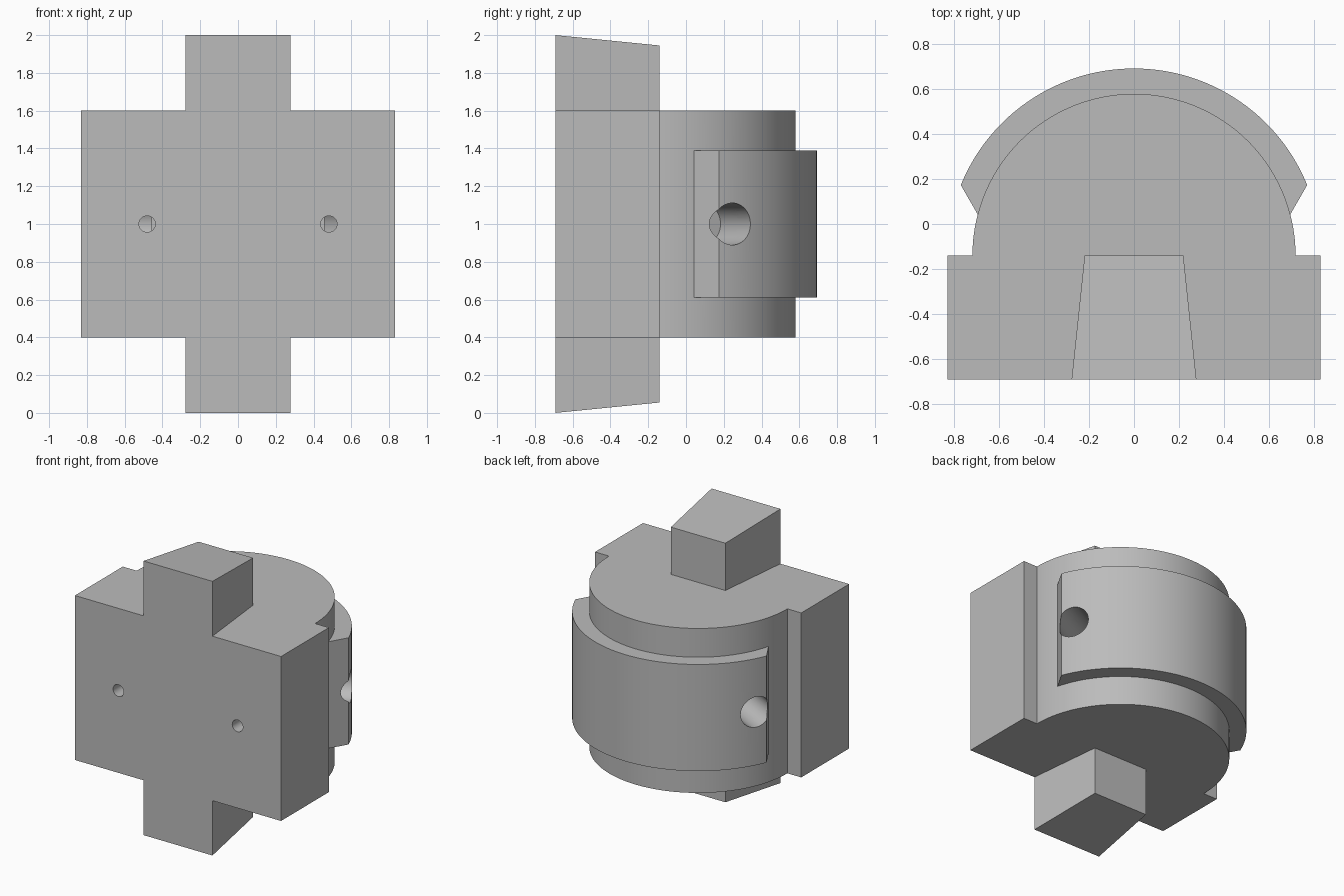
import bpy
import bmesh
from math import cos, sin, radians
from mathutils import Vector

CY = -0.14            # centre of the round back, in y
FRONT = -0.692
R_BODY, R_BAND = 0.72, 0.833

cube = bpy.data.objects.get("Cube")
if cube:
    bpy.data.objects.remove(cube, do_unlink=True)

grey = bpy.data.materials.new("plain_grey")
grey.use_nodes = True
colour = (0.5, 0.5, 0.5, 1)
grey.diffuse_color = colour
grey.node_tree.nodes["Principled BSDF"].inputs["Base Color"].default_value = colour


def finish(name, bm):
    bmesh.ops.recalc_face_normals(bm, faces=bm.faces)
    mesh = bpy.data.meshes.new(name)
    bm.to_mesh(mesh)
    bm.free()
    mesh.materials.append(grey)
    obj = bpy.data.objects.new(name, mesh)
    bpy.context.collection.objects.link(obj)
    return obj


def arc(radius, start, end, steps=96):
    angles = [radians(start + (end - start) * i / steps) for i in range(steps + 1)]
    return [(radius * cos(a), CY + radius * sin(a)) for a in angles]


def extrude(name, outline, z0, z1):
    bm = bmesh.new()
    face = bm.faces.new([bm.verts.new((x, y, z0)) for x, y in outline])
    top = bmesh.ops.extrude_face_region(bm, geom=[face], use_keep_orig=True)["geom"]
    verts = [v for v in top if isinstance(v, bmesh.types.BMVert)]
    bmesh.ops.translate(bm, verts=verts, vec=(0, 0, z1 - z0))
    return finish(name, bm)


def tab(name, z_base, z_front, z_back):
    # Block narrowing toward the back, with a sloping end
    bm = bmesh.new()
    rings = [[bm.verts.new(p) for p in ((-w, y, z_base), (w, y, z_base), (w, y, z), (-w, y, z))]
             for w, y, z in ((0.278, FRONT, z_front), (0.22, CY, z_back))]
    for ring in rings:
        bm.faces.new(ring)
    for i in range(4):
        j = (i + 1) % 4
        bm.faces.new((rings[0][i], rings[0][j], rings[1][j], rings[1][i]))
    return finish(name, bm)


def drill(name, start, end, radius):
    start, end = Vector(start), Vector(end)
    axis = end - start
    bm = bmesh.new()
    bmesh.ops.create_cone(bm, cap_ends=True, segments=48, radius1=radius,
                          radius2=radius, depth=axis.length)
    obj = finish(name, bm)
    obj.rotation_mode = "QUATERNION"
    obj.rotation_quaternion = axis.to_track_quat("Z", "Y")
    obj.location = (start + end) / 2
    obj.hide_render = True
    return obj


# Body: square front block running into a half-round back
block = [(-0.832, CY), (-0.832, FRONT), (0.832, FRONT), (0.832, CY)]
body = extrude("body", block + arc(R_BODY, 0, 180), 0.4, 1.6)

# Raised band around the back with slanted ends
band = extrude("band", arc(R_BAND, 22.1, 157.9) + arc(0.69, 167.9, 12.1), 0.612, 1.39)

# Tabs above and below
top_tab = tab("top_tab", 1.6, 2.0, 1.945)
bottom_tab = tab("bottom_tab", 0.4, 0.0, 0.055)

# Wide blind holes in the band, each met by a narrow hole from the front
cutters = []
a = radians(27.6)
for side in (-1, 1):
    ends = [(side * r * cos(a), CY + r * sin(a), 1) for r in (0.485, 1.1)]
    cutters.append(drill("wide_hole_cutter", ends[0], ends[1], 0.111))
    cutters.append(drill("narrow_hole_cutter", (side * 0.481, FRONT - 0.1, 1),
                         (side * 0.481, 0.03, 1), 0.043))

for obj in (body, band):
    bpy.context.view_layer.objects.active = obj
    for cutter in cutters:
        if obj is band and cutter.name.startswith("narrow"):
            continue
        mod = obj.modifiers.new("hole", "BOOLEAN")
        mod.operation = "DIFFERENCE"
        mod.solver = "EXACT"
        mod.object = cutter
        bpy.ops.object.modifier_apply(modifier=mod.name)
for cutter in cutters:
    bpy.data.objects.remove(cutter, do_unlink=True)

# Smooth curved walls, keep edges crisp
bpy.ops.object.select_all(action="DESELECT")
for obj in (body, band):
    obj.select_set(True)
bpy.context.view_layer.objects.active = body
bpy.ops.object.shade_smooth_by_angle(angle=radians(25))
